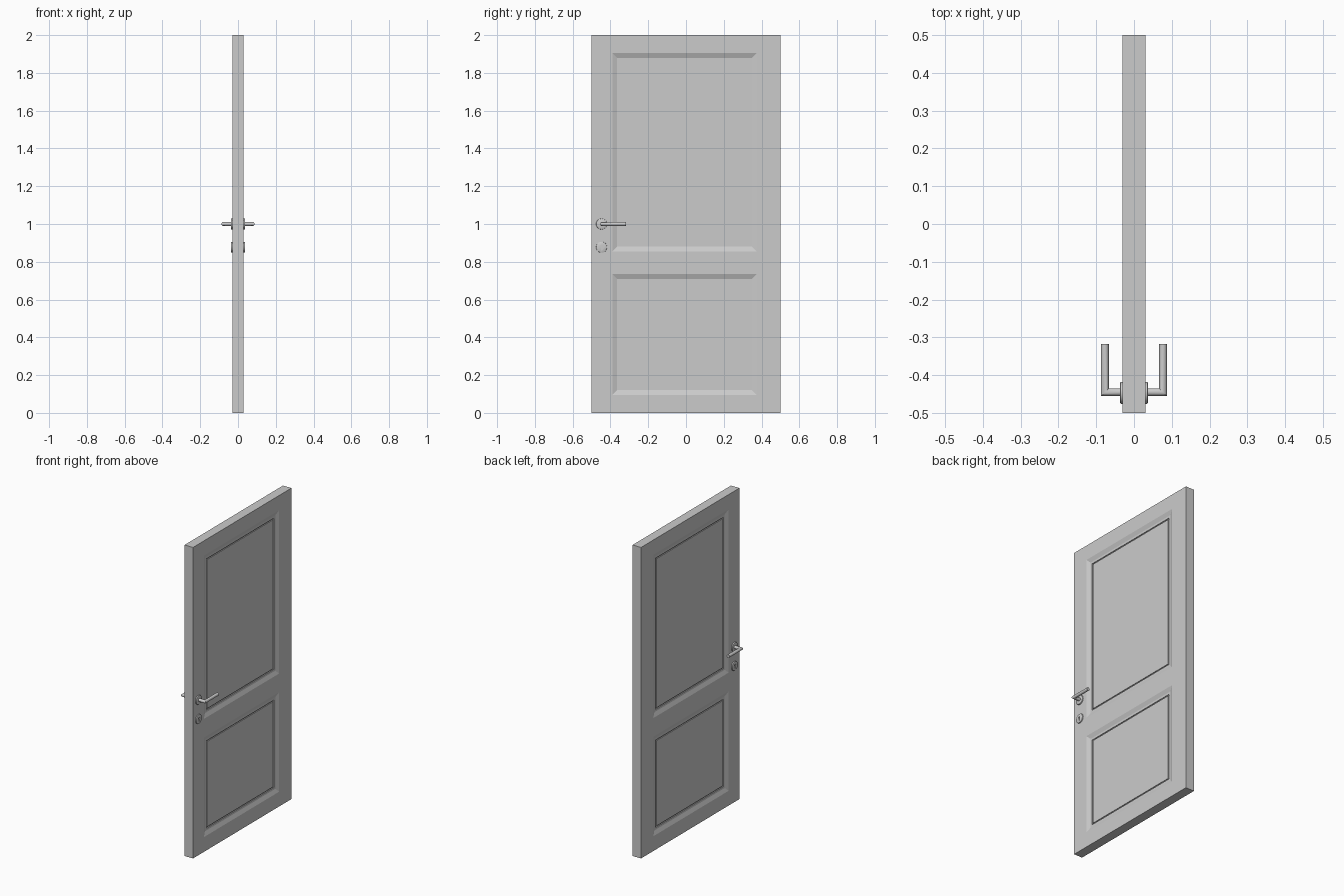
import bpy, bmesh, math

if "Cube" in bpy.data.objects:
    bpy.data.objects.remove(bpy.data.objects["Cube"])

T = 0.03                       # half thickness of the door
YC = [-0.5, -0.39, 0.375, 0.5]
ZC = [0, 0.095, 0.735, 0.855, 1.905, 2]
# panel moulding: (inset from the opening, depth below the face)
MOULD = [(0, 0), (0.025, 0.010), (0.039, 0.010), (0.039, 0.015),
         (0.046, 0.015), (0.046, 0.010)]
HY, HZ, KZ = -0.447, 1.0, 0.877
N = 32


def finish(bm, name, smooth=True):
    bmesh.ops.remove_doubles(bm, verts=bm.verts, dist=1e-5)
    bmesh.ops.recalc_face_normals(bm, faces=bm.faces)
    me = bpy.data.meshes.new(name)
    bm.to_mesh(me)
    bm.free()
    ob = bpy.data.objects.new(name, me)
    bpy.context.collection.objects.link(ob)
    bpy.ops.object.select_all(action='DESELECT')
    ob.select_set(True)
    bpy.context.view_layer.objects.active = ob
    if smooth:
        bpy.ops.object.shade_smooth_by_angle(angle=math.radians(35))
    return ob


def loft(bm, rings):
    """Skin a list of closed rings and cap both ends."""
    vr = [[bm.verts.new(p) for p in ring] for ring in rings]
    n = len(vr[0])
    for a, b in zip(vr, vr[1:]):
        for i in range(n):
            bm.faces.new((a[i], a[(i + 1) % n], b[(i + 1) % n], b[i]))
    bm.faces.new(vr[0])
    bm.faces.new(vr[-1])


def circle():
    return [(math.cos(2 * math.pi * i / N), math.sin(2 * math.pi * i / N)) for i in range(N)]


# door leaf with two recessed panels on both faces
bm = bmesh.new()


def quad(pts):
    bm.faces.new([bm.verts.new(p) for p in pts])


for s in (1, -1):
    for i in range(3):
        for j in range(5):
            y0, y1, z0, z1 = YC[i], YC[i + 1], ZC[j], ZC[j + 1]

            def rect(inset, depth):
                x = s * (T - depth)
                return [(x, y0 + inset, z0 + inset), (x, y1 - inset, z0 + inset),
                        (x, y1 - inset, z1 - inset), (x, y0 + inset, z1 - inset)]
            if i == 1 and j in (1, 3):
                rs = [rect(*m) for m in MOULD]
                for a, b in zip(rs, rs[1:]):
                    for k in range(4):
                        quad((a[k], a[(k + 1) % 4], b[(k + 1) % 4], b[k]))
                quad(rs[-1])
            else:
                quad(rect(0, 0))
bmesh.ops.remove_doubles(bm, verts=bm.verts, dist=1e-5)
bmesh.ops.bridge_loops(bm, edges=[e for e in bm.edges if e.is_boundary])
finish(bm, "door_leaf", smooth=False)


# round plates with softened rim
def plate(name, s, z):
    prof = [(0.029, T - 0.002), (0.029, T + 0.004), (0.0282, T + 0.006), (0.0262, T + 0.007)]
    b = bmesh.new()
    loft(b, [[(s * x, HY + r * c, z + r * d) for c, d in circle()] for r, x in prof])
    return finish(b, name)


for s, side in ((1, "right"), (-1, "left")):
    plate("handle_plate_" + side, s, HZ)
    key_plate = plate("keyhole_plate_" + side, s, KZ)

    # keyhole recess
    hole = [(0.006 * math.cos(math.radians(a)), 0.006 + 0.006 * math.sin(math.radians(a)))
            for a in range(-60, 241, 20)]
    hole += [(-0.003, -0.014), (0.003, -0.014)]
    b = bmesh.new()
    loft(b, [[(s * x, HY + p, KZ + q) for p, q in hole] for x in (T + 0.001, T + 0.02)])
    cutter = finish(b, "keyhole_cutter", smooth=False)
    cutter.hide_render = True
    bpy.context.view_layer.objects.active = key_plate
    m = key_plate.modifiers.new("keyhole", 'BOOLEAN')
    m.operation, m.object, m.solver = 'DIFFERENCE', cutter, 'EXACT'
    bpy.ops.object.modifier_apply(modifier=m.name)
    bpy.data.objects.remove(cutter)

    # lever: mitred round bar
    r, xc, yc = 0.0102, 0.077, -0.445
    b = bmesh.new()
    loft(b, [[(s * T, yc + r * c, HZ + r * d) for c, d in circle()],
             [(s * (xc - r * c), yc + r * c, HZ + r * d) for c, d in circle()],
             [(s * (xc - r * c), -0.318, HZ + r * d) for c, d in circle()]])
    finish(b, "lever_handle_" + side)
